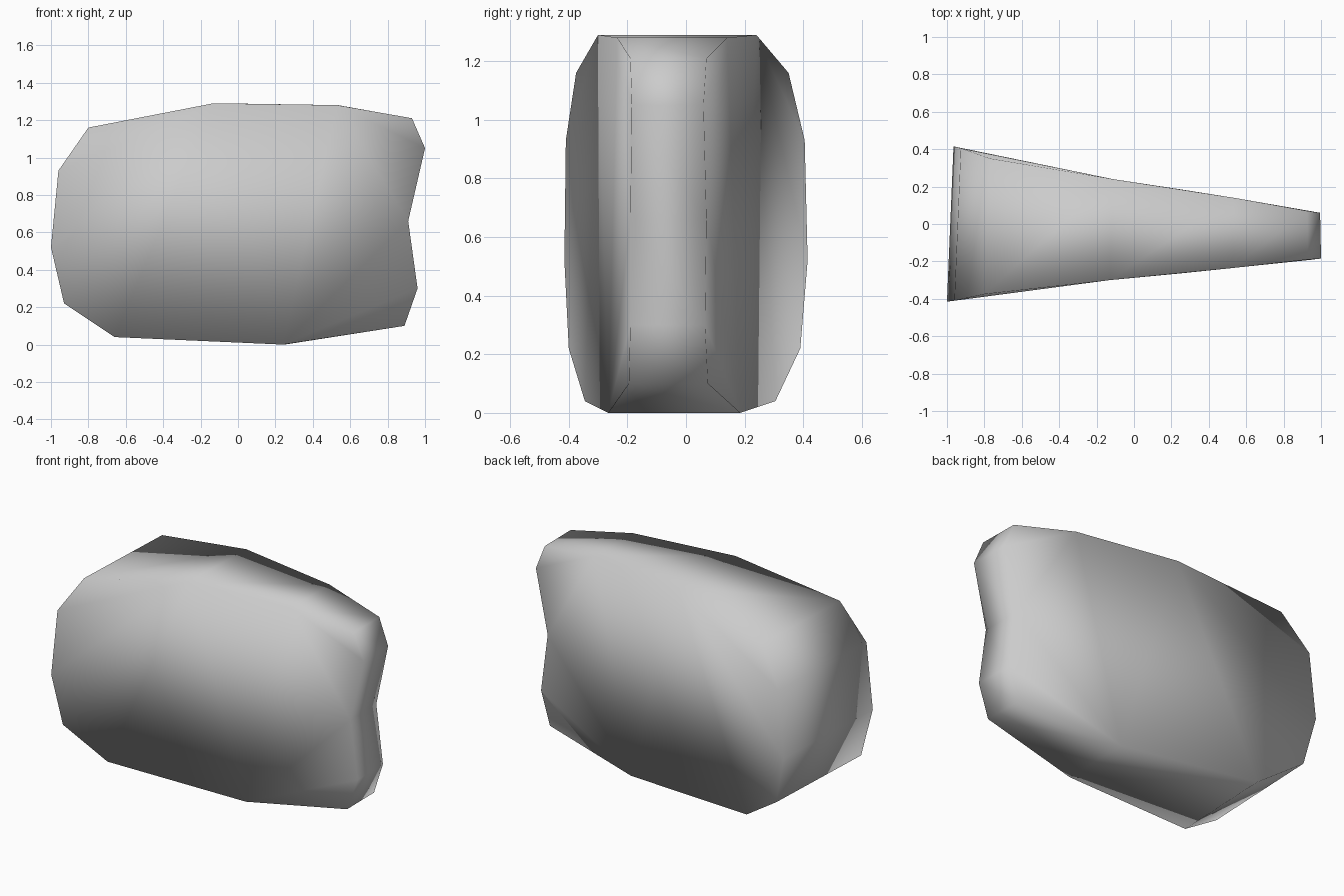
import bpy, bmesh

cube = bpy.data.objects.get("Cube")
if cube:
    bpy.data.objects.remove(cube, do_unlink=True)

# Plain grey stone
stone = bpy.data.materials.new("grey_stone")
stone.use_nodes = True
grey = (0.6, 0.6, 0.6, 1)
stone.diffuse_color = grey
stone.node_tree.nodes["Principled BSDF"].inputs["Base Color"].default_value = grey

# Rim of the slab: x, z, front y, back y
rim = [
    (-1.00, 0.52, -0.415, 0.415), (-0.96, 0.93, -0.41, 0.405),
    (-0.80, 1.16, -0.375, 0.35), (-0.13, 1.29, -0.30, 0.24),
    (0.53, 1.28, -0.235, 0.14), (0.93, 1.21, -0.19, 0.07),
    (1.00, 1.05, -0.185, 0.06), (0.91, 0.66, -0.19, 0.07),
    (0.96, 0.30, -0.19, 0.065), (0.89, 0.10, -0.195, 0.075),
    (0.24, 0.00, -0.265, 0.185), (-0.66, 0.04, -0.345, 0.305),
    (-0.93, 0.22, -0.40, 0.39),
]

# Wedge-shaped boulder: two broad sides joined around the rim
bm = bmesh.new()
front = [bm.verts.new((x, f, z)) for x, z, f, b in rim]
back = [bm.verts.new((0.98 * x + 0.015, b, z)) for x, z, f, b in rim]
sides = [bm.faces.new(front), bm.faces.new(back[::-1])]
for i in range(len(rim)):
    j = (i + 1) % len(rim)
    bm.faces.new((front[i], back[i], back[j], front[j]))
bmesh.ops.recalc_face_normals(bm, faces=bm.faces)
bmesh.ops.triangulate(bm, faces=sides, ngon_method="BEAUTY")
for face in bm.faces:
    face.smooth = True

mesh = bpy.data.meshes.new("boulder")
bm.to_mesh(mesh)
bm.free()
mesh.materials.append(stone)
boulder = bpy.data.objects.new("boulder", mesh)
bpy.context.collection.objects.link(boulder)
